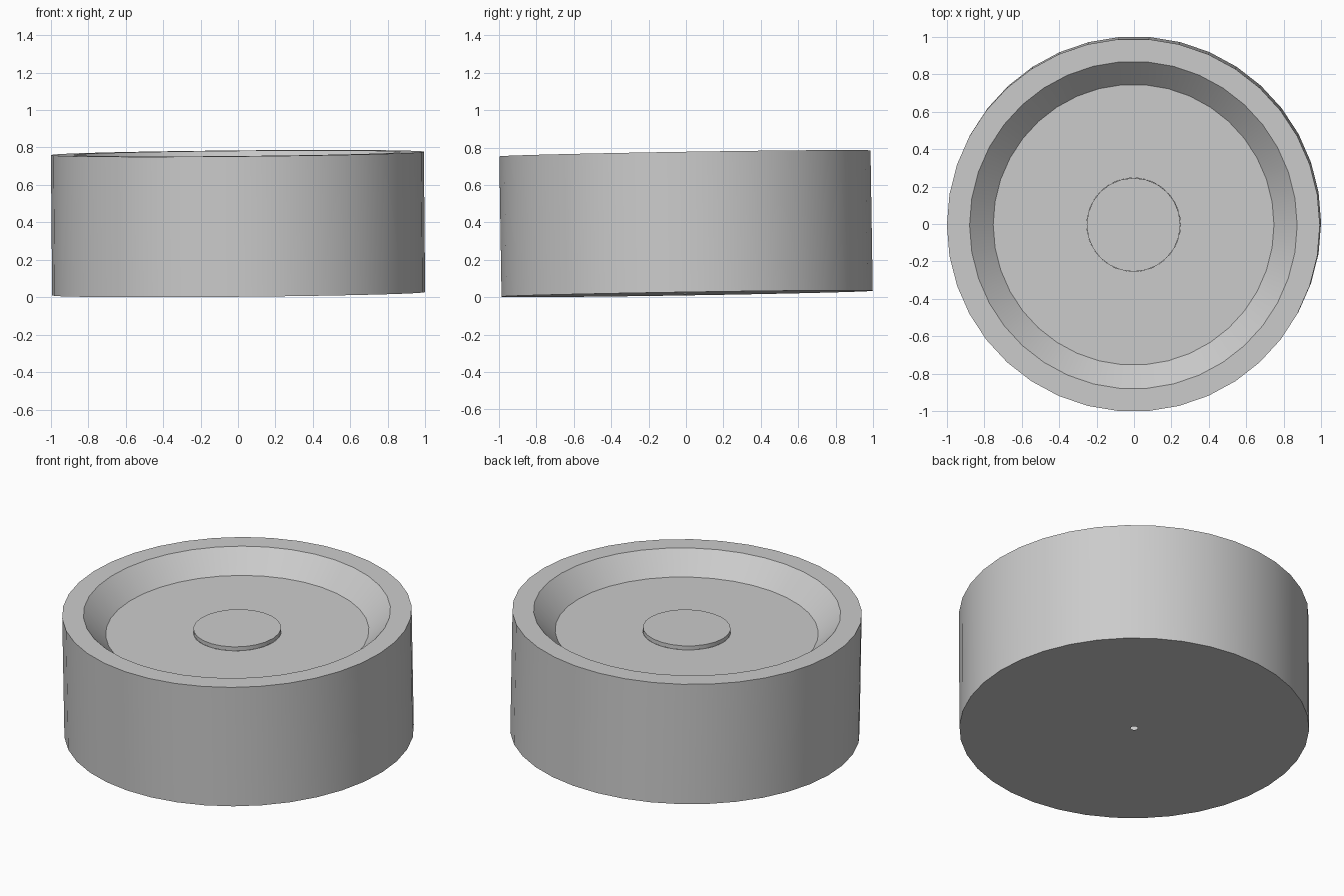
import bpy, bmesh, math
from mathutils import Vector

cube = bpy.data.objects.get("Cube")
if cube:
    bpy.data.objects.remove(cube, do_unlink=True)

grey = bpy.data.materials.new("plain grey")
grey.use_nodes = True
colour = (0.6, 0.6, 0.6, 1)
grey.diffuse_color = colour
grey.node_tree.nodes["Principled BSDF"].inputs["Base Color"].default_value = colour

TILT_X, TILT_Y = 0.016, -0.009
HEIGHT = 0.75
FLOOR = HEIGHT - 0.125


def lathe(name, profile, sides):
    """Revolve a (radius, height) profile and lean it like the whole wheel."""
    bm = bmesh.new()
    verts = [bm.verts.new((r, 0, z)) for r, z in profile]
    edges = [bm.edges.new(pair) for pair in zip(verts, verts[1:])]
    bmesh.ops.spin(bm, geom=verts + edges, axis=(0, 0, 1), cent=(0, 0, 0),
                   angle=math.tau, steps=sides, use_merge=True)
    bmesh.ops.remove_doubles(bm, verts=bm.verts, dist=1e-4)
    # Outer walls decide the facing of the whole surface
    bm.normal_update()
    wall = max(bm.faces, key=lambda f: f.calc_center_median().xy.length)
    centre = wall.calc_center_median()
    if wall.normal.dot(Vector((centre.x, centre.y, 0))) < 0:
        bmesh.ops.reverse_faces(bm, faces=bm.faces)
    mesh = bpy.data.meshes.new(name)
    bm.to_mesh(mesh)
    bm.free()
    mesh.materials.append(grey)
    obj = bpy.data.objects.new(name, mesh)
    bpy.context.collection.objects.link(obj)
    obj.location = (0.0034, 0.006, 0.0183)
    obj.rotation_euler = (TILT_X, TILT_Y, 0)
    bpy.ops.object.select_all(action="DESELECT")
    obj.select_set(True)
    bpy.context.view_layer.objects.active = obj
    bpy.ops.object.shade_smooth_by_angle(angle=math.radians(30))
    return obj


# Tyre-like drum: pinhole in the base, outer wall, flat rim, sloped dish, floor
lathe("wheel_body", [(0.02, 0), (0.996, 0), (0.996, HEIGHT), (0.875, HEIGHT),
                     (0.75, FLOOR), (0.25, FLOOR)], 38)

# Low raised disc in the middle of the dish
lathe("hub_cap", [(0.25, FLOOR), (0.25, FLOOR + 0.025), (0, FLOOR + 0.025)], 24)
